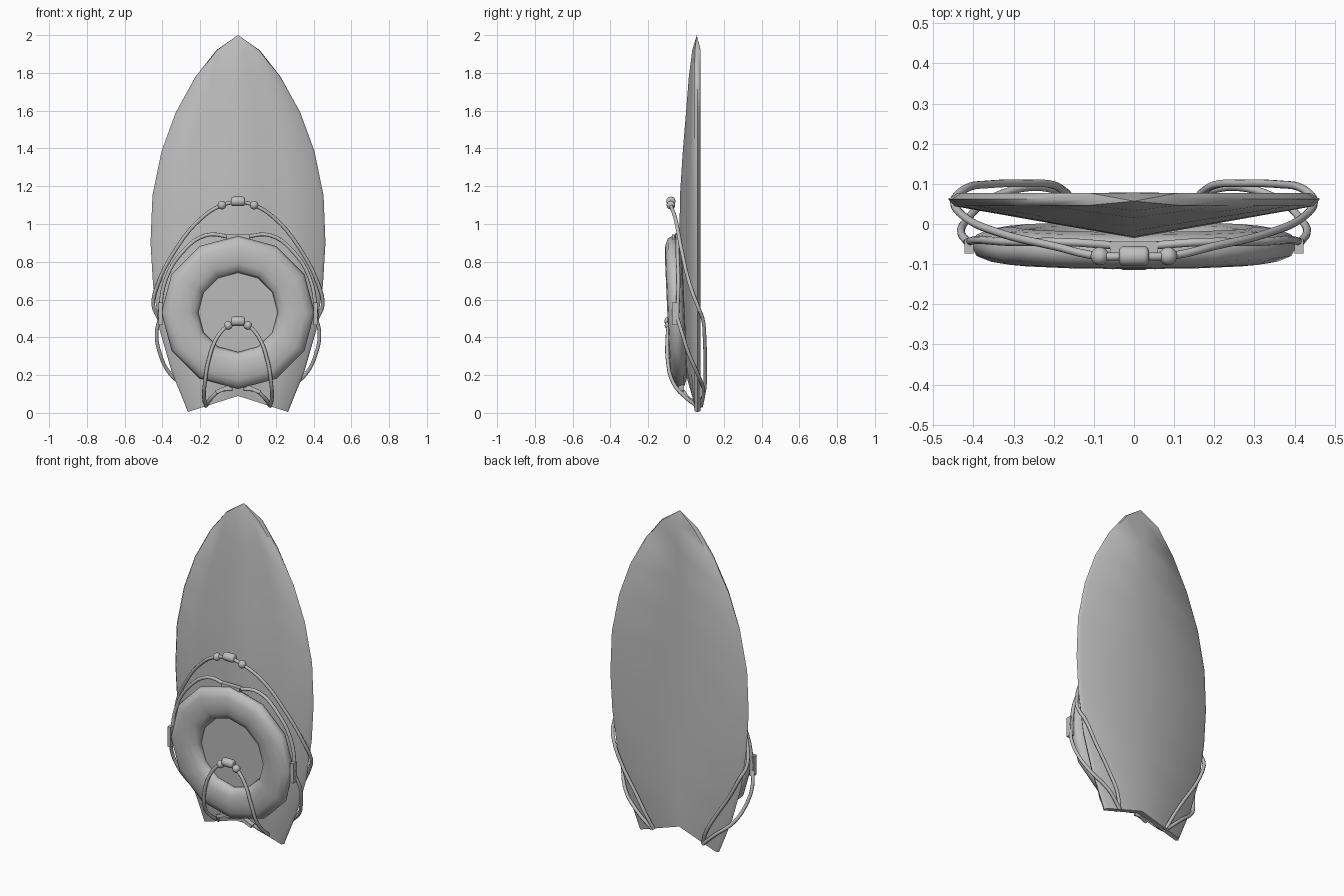
import bpy, bmesh, math
from mathutils import Matrix, Vector

cube = bpy.data.objects.get("Cube")
if cube:
    bpy.data.objects.remove(cube)

grey = bpy.data.materials.new("plain grey")
grey.use_nodes = True
grey.diffuse_color = (0.52, 0.52, 0.52, 1)
grey.node_tree.nodes["Principled BSDF"].inputs["Base Color"].default_value = (0.52, 0.52, 0.52, 1)


def finish(bm, name, angle=40):
    bmesh.ops.recalc_face_normals(bm, faces=bm.faces)
    mesh = bpy.data.meshes.new(name)
    bm.to_mesh(mesh)
    bm.free()
    mesh.materials.append(grey)
    obj = bpy.data.objects.new(name, mesh)
    bpy.context.collection.objects.link(obj)
    bpy.ops.object.select_all(action='DESELECT')
    obj.select_set(True)
    bpy.context.view_layer.objects.active = obj
    bpy.ops.object.shade_smooth_by_angle(angle=math.radians(angle))
    return obj


def rope(name, points, radius=0.01):
    curve = bpy.data.curves.new(name, 'CURVE')
    curve.dimensions = '3D'
    curve.bevel_depth = radius
    curve.bevel_resolution = 2
    curve.resolution_u = 5
    curve.use_fill_caps = True
    spline = curve.splines.new('BEZIER')
    spline.bezier_points.add(len(points) - 1)
    for p, co in zip(spline.bezier_points, points):
        p.co = co
        p.handle_left_type = p.handle_right_type = 'AUTO'
    curve.materials.append(grey)
    bpy.context.collection.objects.link(bpy.data.objects.new(name, curve))


def mirrored(points):
    return [(-x, y, z) for x, y, z in points]


def box(name, centre, size, tilt=0):
    bm = bmesh.new()
    m = Matrix.Translation(centre) @ Matrix.Rotation(tilt, 4, 'Y') @ Matrix.Diagonal((*size, 1))
    bmesh.ops.create_cube(bm, size=1, matrix=m)
    finish(bm, name)


def toggle(name, y, z, spread, drop):
    # Rounded barrel with a ball on each side
    bm = bmesh.new()
    bmesh.ops.create_cone(bm, cap_ends=True, segments=12, radius1=0.025, radius2=0.025, depth=0.074,
                          matrix=Matrix.Translation((0, y, z)) @ Matrix.Rotation(math.pi / 2, 4, 'Y'))
    rims = [e for e in bm.edges if abs(e.verts[0].co.x - e.verts[1].co.x) < 0.001]
    bmesh.ops.bevel(bm, geom=rims, offset=0.012, segments=3, affect='EDGES', profile=0.5)
    for side in (-1, 1):
        bmesh.ops.create_uvsphere(bm, u_segments=12, v_segments=8, radius=0.023,
                                  matrix=Matrix.Translation((side * spread, y, z - drop)))
    finish(bm, name)


# Board: stations of height, half width and front ridge depth
stations = [(1.92, 0.115, 0.033), (1.78, 0.225, 0.015), (1.59, 0.33, 0.0), (1.385, 0.405, -0.017),
            (1.15, 0.453, -0.032), (0.9, 0.463, -0.035), (0.68, 0.45, -0.032), (0.44, 0.415, -0.022),
            (0.22, 0.352, -0.005), (0.0, 0.265, 0.035)]
front_steps = [-0.965, -0.6, -0.25, 0, 0.25, 0.6, 0.965]
bm = bmesh.new()
rows = []
for z, w, ridge in stations:
    section = [(-1, 0.062)]
    section += [(u, ridge + (0.047 - ridge) * abs(u)) for u in front_steps]
    # The back centre dips slightly where it meets the tail
    section += [(1, 0.062), (0.95, 0.077), (0, 0.078 if z else 0.066), (-0.95, 0.077)]
    # The last row is notched into a swallow tail
    rows.append([bm.verts.new((u * w, y, z if z else 0.09 - 0.085 * abs(u))) for u, y in section])
for a, b in zip(rows, rows[1:]):
    for i in range(len(a)):
        j = (i + 1) % len(a)
        bm.faces.new((a[i], a[j], b[j], b[i]))
tip = bm.verts.new((0, 0.057, 2.0))
for i in range(len(rows[0])):
    bm.faces.new((rows[0][i], rows[0][(i + 1) % len(rows[0])], tip))
# Each half of the tail notch is one flat face
tail = rows[-1]
bm.faces.new(tail[4:11])
bm.faces.new(tail[10:] + tail[:5])
finish(bm, "board", 60)

# Life ring: flattened torus, leaning slightly forward at the top
lean = Matrix.Translation((0, -0.053, 0.532)) @ Matrix.Rotation(math.radians(2.5), 4, 'X')
bm = bmesh.new()
loops = []
for i in range(12):
    a = math.tau * i / 12
    loop = []
    for j in range(12):
        b = math.tau * j / 12
        r = 0.308 + 0.098 * math.cos(b)
        y = math.copysign(0.046 * abs(math.sin(b)) ** 0.8, math.sin(b))
        loop.append(bm.verts.new(lean @ Vector((r * math.sin(a), y, r * math.cos(a)))))
    loops.append(loop)
for i in range(12):
    for j in range(12):
        a, b, k = loops[i], loops[(i + 1) % 12], (j + 1) % 12
        bm.faces.new((a[j], b[j], b[k], a[k]))
finish(bm, "life_ring", 60)

# Flat floor closing the ring
bm = bmesh.new()
bmesh.ops.create_cone(bm, cap_ends=True, segments=12, radius1=0.24, radius2=0.24, depth=0.008,
                      matrix=lean @ Matrix.Translation((0, 0.013, 0)) @ Matrix.Rotation(math.pi / 2, 4, 'X'))
finish(bm, "ring_floor")

# Ropes, one per side
long_rope = [(0, -0.08, 1.12), (0.085, -0.08, 1.1), (0.2, -0.055, 1.025), (0.33, -0.024, 0.865),
             (0.425, 0.02, 0.68), (0.448, 0.06, 0.57), (0.42, 0.088, 0.5), (0.36, 0.099, 0.38),
             (0.27, 0.101, 0.24), (0.2, 0.097, 0.12), (0.165, 0.075, 0.035)]
short_rope = [(0, -0.09, 0.485), (0.05, -0.092, 0.465), (0.11, -0.098, 0.4), (0.155, -0.097, 0.28),
              (0.175, -0.068, 0.16), (0.18, -0.005, 0.085), (0.17, 0.06, 0.035)]
grab_rope = [(0.03, -0.055, 0.93), (0.17, -0.045, 0.94), (0.3, -0.045, 0.845), (0.385, -0.04, 0.7),
             (0.415, -0.045, 0.53)]
side_rope = [(0.415, -0.045, 0.5), (0.431, -0.02, 0.42), (0.415, 0.012, 0.32), (0.362, 0.06, 0.21),
             (0.26, 0.092, 0.12), (0.17, 0.08, 0.035)]
tail_rope = [(0.03, -0.03, 0.125), (0.09, -0.02, 0.12), (0.14, 0.01, 0.08), (0.17, 0.06, 0.04)]
for side, flip in (("left", list), ("right", mirrored)):
    rope(side + "_long_rope", flip(long_rope))
    rope(side + "_short_rope", flip(short_rope))
    rope(side + "_grab_rope", flip(grab_rope))
    rope(side + "_side_rope", flip(side_rope))
    rope(side + "_tail_rope", flip(tail_rope))
    s = 1 if side == "left" else -1
    box(side + "_buckle", (s * 0.411, -0.055, 0.525), (0.022, 0.036, 0.12))
    box(side + "_tail_clip", (s * 0.08, -0.025, 0.125), (0.08, 0.03, 0.02), s * 0.4)

box("top_clip", (0, -0.058, 0.932), (0.12, 0.03, 0.024))
toggle("upper_toggle", -0.08, 1.12, 0.085, 0.02)
toggle("lower_toggle", -0.09, 0.485, 0.052, 0.022)
